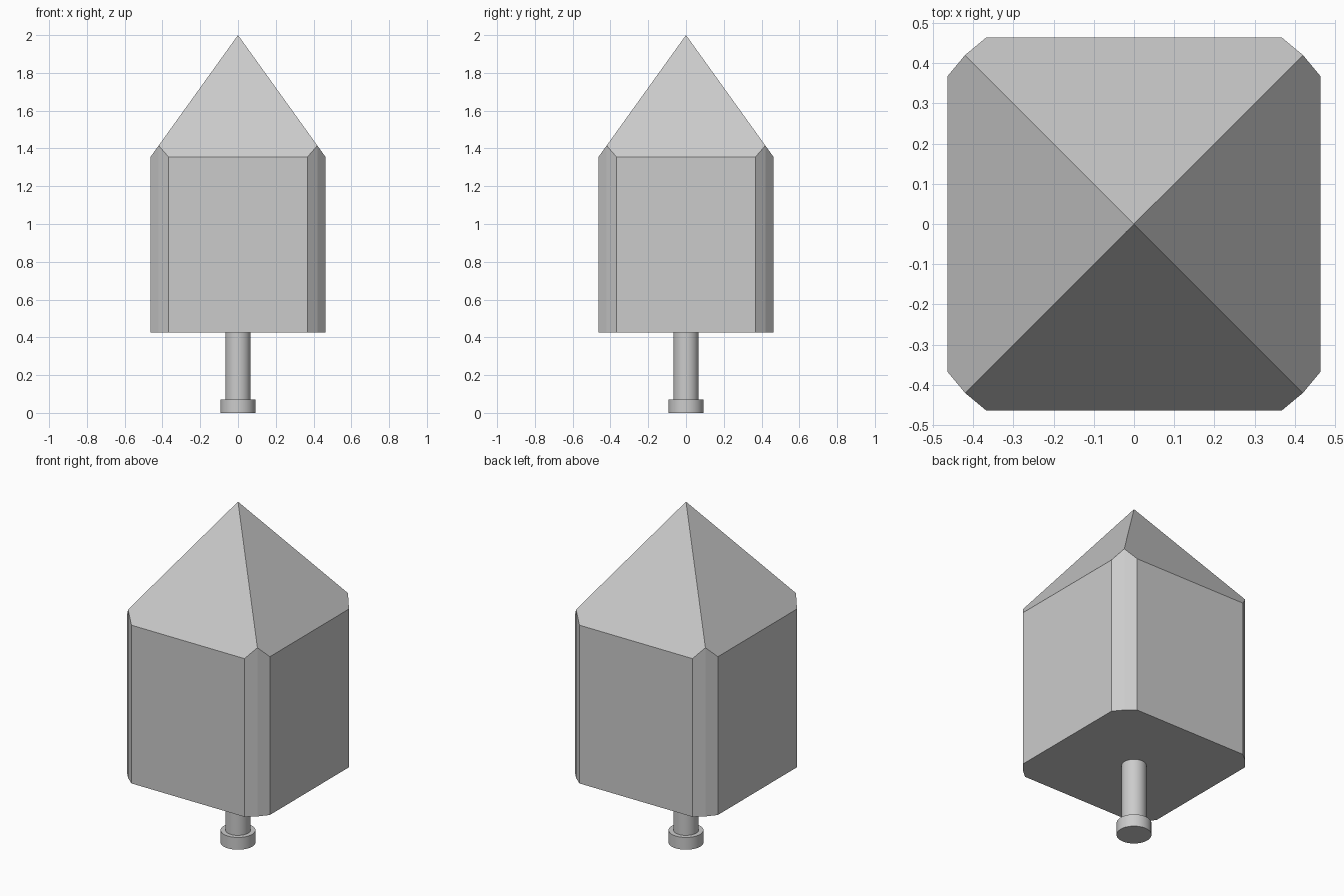
import bpy, bmesh, math

if "Cube" in bpy.data.objects:
    bpy.data.objects.remove(bpy.data.objects["Cube"])

HALF, FLAT, MID = 0.464, 0.367, 0.42   # half width, end of flat side, corner ridge
BOTTOM, EAVES, APEX = 0.425, 1.354, 2.0
SLOPE = (APEX - EAVES) / HALF


def cylinder(name, radius, z0, z1):
    bpy.ops.mesh.primitive_cylinder_add(vertices=32, radius=radius, depth=z1 - z0,
                                        location=(0, 0, (z0 + z1) / 2))
    ob = bpy.context.object
    ob.name = name
    bpy.ops.object.shade_smooth_by_angle(angle=math.radians(30))
    return ob


# Square block with softened corners, capped by a pyramid
quarter = [(HALF, -FLAT), (HALF, FLAT), (MID, MID)]
outline = []
for i in range(4):
    for x, y in quarter:
        for _ in range(i):
            x, y = -y, x
        outline.append((x, y))

bm = bmesh.new()
low = [bm.verts.new((x, y, BOTTOM)) for x, y in outline]
top = [bm.verts.new((x, y, APEX - SLOPE * max(abs(x), abs(y)))) for x, y in outline]
tip = bm.verts.new((0, 0, APEX))
n = len(outline)
bm.faces.new(low[::-1])
for i in range(n):
    j = (i + 1) % n
    bm.faces.new((low[i], low[j], top[j], top[i]))
# Four pyramid sides, each running from corner ridge to corner ridge
for i in range(0, n, 3):
    bm.faces.new((top[i - 1], top[i], top[i + 1], top[i + 2], tip))
bmesh.ops.recalc_face_normals(bm, faces=bm.faces)
mesh = bpy.data.meshes.new("pointed_block")
bm.to_mesh(mesh)
bm.free()
bpy.context.collection.objects.link(bpy.data.objects.new("pointed_block", mesh))

# Pin below the block and its wider foot
cylinder("stem", 0.067, 0.07, BOTTOM + 0.005)
cylinder("foot", 0.093, 0.0, 0.072)
